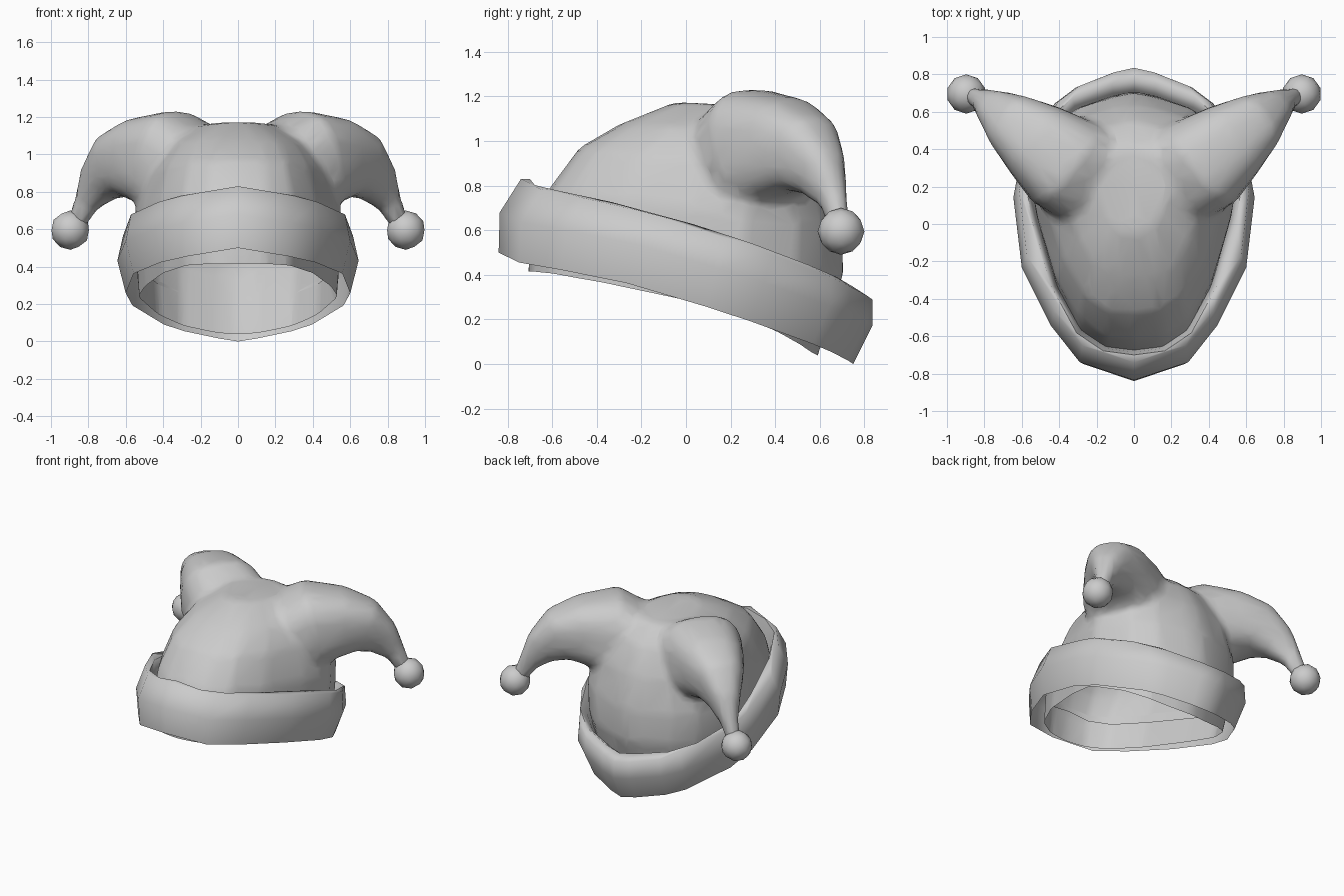
import bpy, bmesh, math
from mathutils import Vector

cube = bpy.data.objects.get("Cube")
if cube:
    bpy.data.objects.remove(cube, do_unlink=True)

felt = bpy.data.materials.new("grey_felt")
felt.use_nodes = True
GREY = (0.6, 0.6, 0.6, 1)
felt.diffuse_color = GREY
felt.node_tree.nodes["Principled BSDF"].inputs["Base Color"].default_value = GREY


def mirrored(half):
    return half + [(-x, y) for x, y in half[-2:0:-1]]


# Egg-shaped outlines seen from above, right half from front to back
OUTER = mirrored([(0, -1), (.45, -.885), (.69, -.65), (.93, -.28), (1, .17),
                  (.94, .42), (.66, .77), (.48, .875), (.17, .97), (0, 1)])
INNER = mirrored([(0, -1), (.28, -.97), (.52, -.84), (.75, -.5), (.93, 0),
                  (1, .35), (.8, .7), (.56, .87), (.2, .97), (0, 1)])


def skin(bm, loops, caps):
    """Join rings of points with quads, optionally closing both ends."""
    loops = [[bm.verts.new(p) for p in loop] for loop in loops]
    n = len(loops[0])
    for a, b in zip(loops, loops[1:]):
        for i in range(n):
            j = (i + 1) % n
            bm.faces.new((a[i], a[j], b[j], b[i]))
    if caps:
        bm.faces.new(loops[0][::-1])
        bm.faces.new(loops[-1])


def egg_ring(plan, width, yf, yb, zf, zb, bow=0):
    """Tilted egg ring: half width, front y, back y, front z, back z."""
    ring = []
    for px, py in plan:
        t, w = (py + 1) / 2, abs(px)
        z = zf + (zb - zf) * t + bow * (w + 3.5 * min(py, 0) * w * (1 - w))
        ring.append((px * width, yf + (yb - yf) * t, z))
    return ring


def boxy(value):
    return math.copysign(abs(value) ** .75, value)


def horn_rings(side):
    """Rounded-box rings along a drooping path: x, y, z, half width, half height."""
    path = [(.14, .22, .86, .30, .24), (.38, .33, .97, .27, .275),
            (.53, .45, .97, .22, .225), (.65, .54, .94, .165, .18),
            (.74, .61, .85, .105, .125), (.81, .66, .74, .06, .07),
            (.875, .69, .61, .045, .05)]
    centres = [Vector(p[:3]) for p in path]
    across = Vector((-.62, .78, 0))
    rings = []
    for i, (c, p) in enumerate(zip(centres, path)):
        along = centres[min(i + 1, len(path) - 1)] - centres[max(i - 1, 0)]
        up = along.cross(across).normalized()
        ring = []
        for k in range(20):
            a = math.tau * k / 20
            v = c + across * p[3] * boxy(math.cos(a)) + up * p[4] * boxy(math.sin(a))
            ring.append((v.x * side, v.y, v.z))
        rings.append(ring)
    return rings


def add_object(name, bm, angle):
    mesh = bpy.data.meshes.new(name)
    bm.to_mesh(mesh)
    bm.free()
    mesh.materials.clear()
    mesh.materials.append(felt)
    obj = bpy.data.objects.new(name, mesh)
    bpy.context.collection.objects.link(obj)
    bpy.ops.object.select_all(action='DESELECT')
    obj.select_set(True)
    bpy.context.view_layer.objects.active = obj
    bpy.ops.object.shade_smooth_by_angle(angle=math.radians(angle))
    return obj


# Crown and two horns, fused into one soft cloth surface
bm = bmesh.new()
skin(bm, [egg_ring(INNER, *r) for r in (
    (.53, -.71, .55, .28, -.14), (.53, -.71, .60, .42, .06),
    (.55, -.69, .71, .62, .40), (.56, -.62, .70, .78, .62),
    (.50, -.48, .64, .97, .85), (.40, -.29, .55, 1.08, 1.03),
    (.20, -.05, .41, 1.175, 1.15))], True)
for side in (1, -1):
    skin(bm, horn_rings(side), True)
# Orient each closed shell outward before fusing
bmesh.ops.recalc_face_normals(bm, faces=bm.faces)
body = add_object("crown_body", bm, 60)
remesh = body.modifiers.new("fuse", 'REMESH')
remesh.mode = 'VOXEL'
remesh.voxel_size = 0.02
soft = body.modifiers.new("soften", 'SMOOTH')
soft.factor = 0.5
soft.iterations = 18
reduce = body.modifiers.new("simplify", 'DECIMATE')
reduce.ratio = 0.06
reduce.use_symmetry = True
deps = bpy.context.evaluated_depsgraph_get()
deps.update()
bm = bmesh.new()
bm.from_mesh(bpy.data.meshes.new_from_object(body.evaluated_get(deps)))
bpy.data.objects.remove(body, do_unlink=True)

# Open the underside along a tilted rim that arches up at the sides
for v in bm.verts:
    v.co.z -= .3 * v.co.x ** 2
bmesh.ops.bisect_plane(bm, geom=bm.verts[:] + bm.edges[:] + bm.faces[:],
                       plane_co=(0, 0, .21), plane_no=(0, .29, 1),
                       clear_inner=True)
for v in bm.verts:
    v.co.z += .3 * v.co.x ** 2
add_object("crown_with_horns", bm, 70)

# Turned-up brim: outer wall, rolled top and inner tuck
bm = bmesh.new()
skin(bm, [egg_ring(*r, .05) for r in (
    (OUTER, .60, -.84, .75, .50, .0), (OUTER, .645, -.835, .835, .68, .17),
    (OUTER, .615, -.74, .835, .83, .29), (INNER, .59, -.70, .77, .83, .33),
    (INNER, .56, -.685, .715, .75, .29), (INNER, .53, -.67, .66, .62, .20))], False)
bmesh.ops.recalc_face_normals(bm, faces=bm.faces)
add_object("brim", bm, 80)

# Round bells on the horn tips
for side, label in ((1, "left"), (-1, "right")):
    bm = bmesh.new()
    bmesh.ops.create_icosphere(bm, subdivisions=2, radius=.105)
    bmesh.ops.translate(bm, verts=bm.verts, vec=Vector((.897 * side, .695, .595)))
    add_object(label + "_bell", bm, 60)
